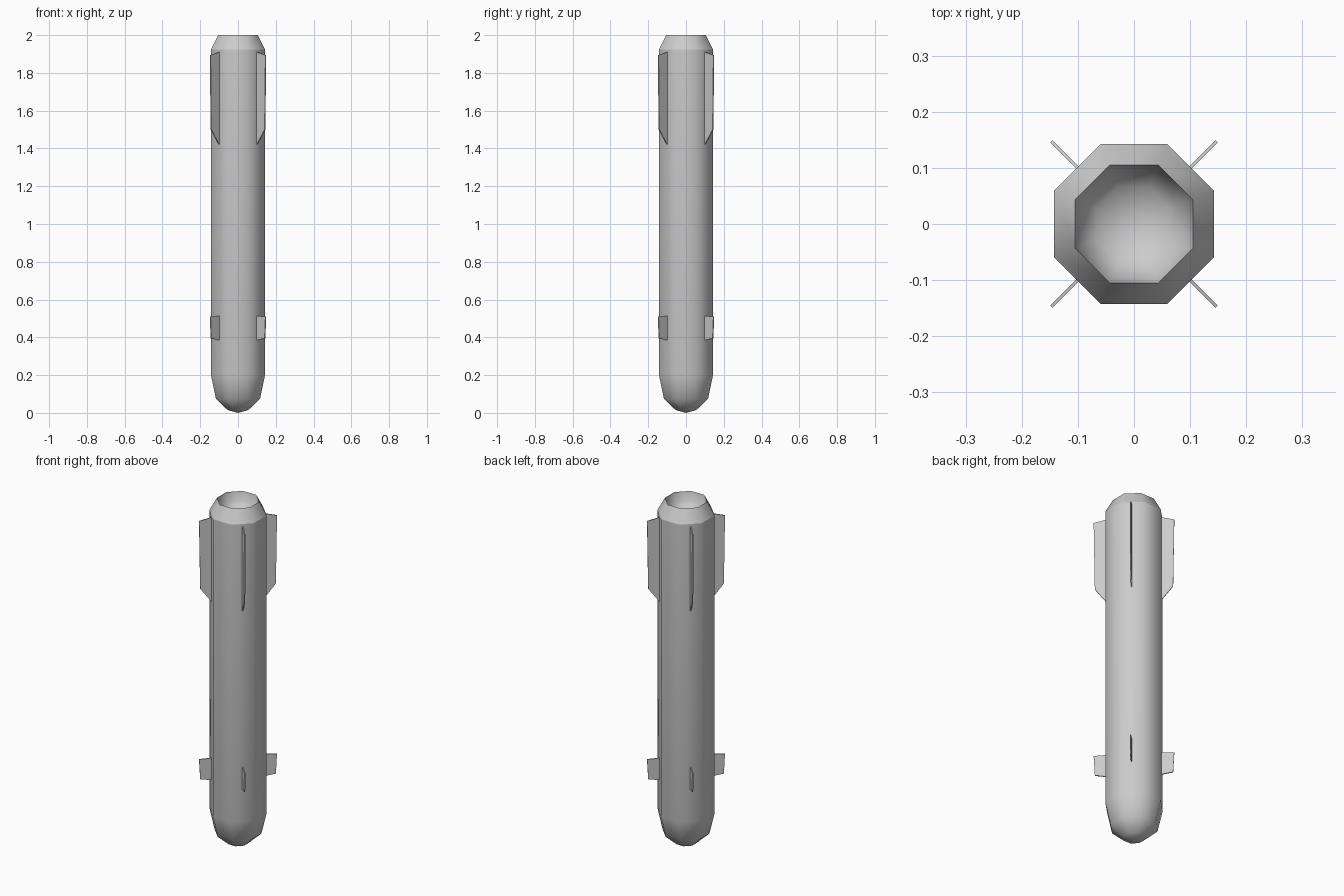
import bpy, bmesh, math

cube = bpy.data.objects.get("Cube")
if cube:
    bpy.data.objects.remove(cube, do_unlink=True)

grey = bpy.data.materials.new("light grey metal")
grey.use_nodes = True
grey.diffuse_color = (0.6, 0.6, 0.6, 1)
grey.node_tree.nodes["Principled BSDF"].inputs["Base Color"].default_value = (0.6, 0.6, 0.6, 1)

SIDES = 8
FLAT = math.cos(math.pi / SIDES)  # flat-to-corner ratio of the octagon


def add_object(name, bm):
    bmesh.ops.recalc_face_normals(bm, faces=bm.faces)
    mesh = bpy.data.meshes.new(name)
    bm.to_mesh(mesh)
    bm.free()
    mesh.materials.append(grey)
    obj = bpy.data.objects.new(name, mesh)
    bpy.context.collection.objects.link(obj)
    return obj


def octagon_body(name, profile, sharp_levels):
    """Lathe (flat radius, z) points, with a single point at both ends."""
    bm = bmesh.new()
    rings = []
    for r, z in profile[1:-1]:
        angles = [(i + 0.5) * math.tau / SIDES for i in range(SIDES)]
        rings.append([bm.verts.new((r / FLAT * math.cos(a), r / FLAT * math.sin(a), z))
                      for a in angles])
    start, end = (bm.verts.new((0, 0, profile[k][1])) for k in (0, -1))
    for i in range(SIDES):
        j = (i + 1) % SIDES
        bm.faces.new((start, rings[0][j], rings[0][i]))
        for low, high in zip(rings, rings[1:]):
            bm.faces.new((low[i], low[j], high[j], high[i]))
        bm.faces.new((end, rings[-1][i], rings[-1][j]))
    for f in bm.faces:
        f.smooth = True
    # crisp shoulder and rim
    for e in bm.edges:
        a, b = e.verts
        if a.co.z == b.co.z and any(abs(a.co.z - s) < 0.001 for s in sharp_levels):
            e.smooth = False
    return add_object(name, bm)


def fin(name, outline, angle, thickness=0.006):
    """Thin plate from (radius, z) corners, turned about the body axis."""
    bm = bmesh.new()
    c, s = math.cos(angle), math.sin(angle)
    sides = []
    for t in (-thickness / 2, thickness / 2):
        sides.append([bm.verts.new((r * c - t * s, r * s + t * c, z)) for r, z in outline])
        bm.faces.new(sides[-1])
    n = len(outline)
    for i in range(n):
        j = (i + 1) % n
        bm.faces.new((sides[0][i], sides[0][j], sides[1][j], sides[1][i]))
    return add_object(name, bm)


# Body: rounded nose at the bottom, long tube, shoulder and hollow nozzle cup
octagon_body("body", [
    (0, 0), (0.055, 0.015), (0.117, 0.075), (0.143, 0.2), (0.143, 1.925),
    (0.105, 2.0), (0.095, 1.95), (0.065, 1.91), (0, 1.895),
], sharp_levels=(1.925, 2.0))

# Four tail fins and four small nose fins on the diagonals
tail_fin = [(0.13, 1.40), (0.142, 1.42), (0.202, 1.50), (0.208, 1.893), (0.142, 1.91), (0.13, 1.91)]
nose_fin = [(0.13, 0.385), (0.142, 0.385), (0.202, 0.395), (0.208, 0.51), (0.142, 0.513), (0.13, 0.513)]
corners = ("back_left", "back_right", "front_right", "front_left")
for k, corner in enumerate(corners):
    angle = math.pi / 4 + k * math.pi / 2
    fin("tail_fin_" + corner, tail_fin, angle)
    fin("nose_fin_" + corner, nose_fin, angle)
